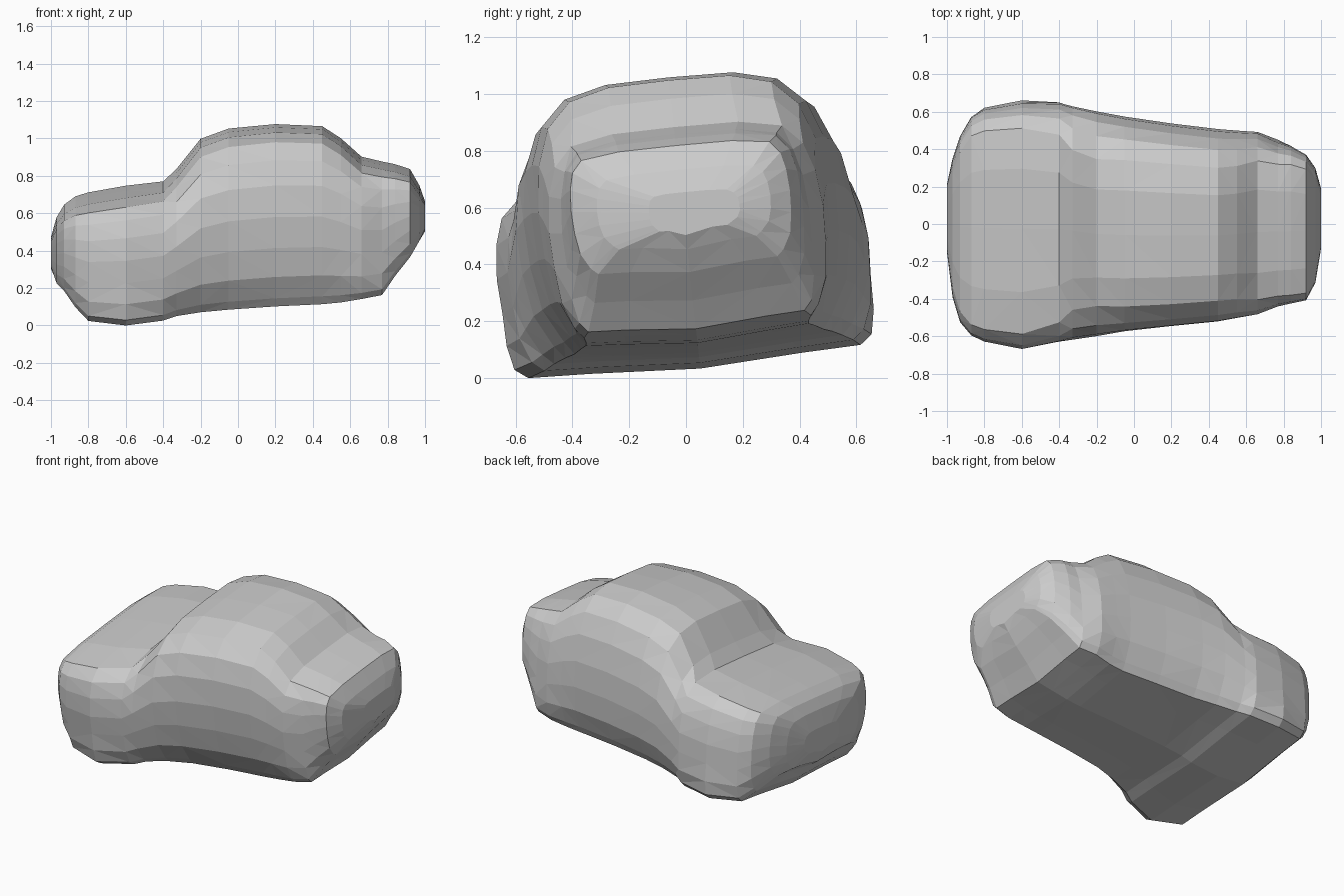
import bpy
import bmesh

# Remove the default object only
default_cube = bpy.data.objects.get("Cube")
if default_cube:
    bpy.data.objects.remove(default_cube, do_unlink=True)

ROLL = 0.1       # the whole body leans, its left side sits higher
LEAN = 0.11      # and its roof shifts towards the right side
PIVOT = 0.5      # height that stays in place when leaning
BULGE = 0.02     # slight sag of the belly along the centre line

# Stations from nose to tail:
# x, belly height, top height, right half width, left half width,
# top width fraction, belly width fraction
stations = [
    (-1, .33, .47, .16, .2, .75, .75),
    (-.97, .26, .57, .4, .34, .82, .82),
    (-.93, .23, .63, .53, .46, .86, .86),
    (-.87, .15, .67, .6, .56, .87, .91),
    (-.8, .08, .69, .635, .6, .86, .94),
    (-.6, .06, .725, .675, .635, .84, .96),
    (-.4, .08, .75, .635, .635, .79, .92),
    (-.33, .1, .82, .62, .62, .69, .88),
    (-.2, .115, .985, .59, .6, .66, .85),
    (-.05, .125, 1.04, .56, .575, .69, .83),
    (.2, .14, 1.065, .53, .54, .7, .83),
    (.45, .15, 1.055, .505, .51, .7, .83),
    (.55, .16, .99, .49, .5, .72, .85),
    (.66, .18, .89, .475, .49, .77, .89),
    (.77, .2, .865, .43, .44, .81, .94),
    (.84, .3, .85, .41, .42, .84, .9),
    (.92, .4, .825, .39, .38, .86, .88),
    (.97, .48, .74, .3, .31, .85, .85),
    (1, .53, .66, .12, .2, .8, .8),
]


def half_section(top, belly):
    """Outline of one side as (width fraction, height fraction), belly to roof."""
    return [
        (belly * .6, 0),
        (belly * .93, .01),
        (belly, .06),
        ((belly + 2) / 3, .19),
        (.99, .36),
        (1, .54),
        ((top + 5) / 6 + .01, .72),
        ((top + 1) / 2 + .02, .86),
        (top, .955),
        (top * .6, .995),
    ]


def section_ring(bm, station):
    """One closed cross-section of the body."""
    x, low, high, right, left, top, belly = station
    side = half_section(top, belly)
    outline = [(0, low - BULGE)]
    outline += [(left * u, low + (high - low) * v) for u, v in side]
    outline.append((0, high))
    outline += [(-right * u, low + (high - low) * v) for u, v in reversed(side)]
    return [bm.verts.new((x, y - LEAN * (z - PIVOT), z + ROLL * y))
            for y, z in outline]


def make_material(name, colour):
    material = bpy.data.materials.new(name)
    material.use_nodes = True
    material.diffuse_color = colour
    shader = material.node_tree.nodes["Principled BSDF"]
    shader.inputs["Base Color"].default_value = colour
    return material


def build_body():
    bm = bmesh.new()
    rings = [section_ring(bm, station) for station in stations]

    # Skin between neighbouring sections
    for ring, following in zip(rings, rings[1:]):
        count = len(ring)
        for i in range(count):
            j = (i + 1) % count
            bm.faces.new((ring[i], ring[j], following[j], following[i]))

    # Nose and tail caps
    bm.faces.new(rings[0])
    bm.faces.new(rings[-1])

    # Faceted surface resting on the ground
    bmesh.ops.triangulate(bm, faces=bm.faces[:], quad_method="SHORT_EDGE")
    bmesh.ops.recalc_face_normals(bm, faces=bm.faces[:])
    lowest = min(vert.co.z for vert in bm.verts)
    bmesh.ops.translate(bm, verts=bm.verts[:], vec=(0, 0, -lowest))

    mesh = bpy.data.meshes.new("car_body")
    bm.to_mesh(mesh)
    bm.free()
    body = bpy.data.objects.new("car_body", mesh)
    bpy.context.collection.objects.link(body)
    return body


car_body = build_body()
car_body.data.materials.append(make_material("plain grey", (.6, .6, .6, 1)))
